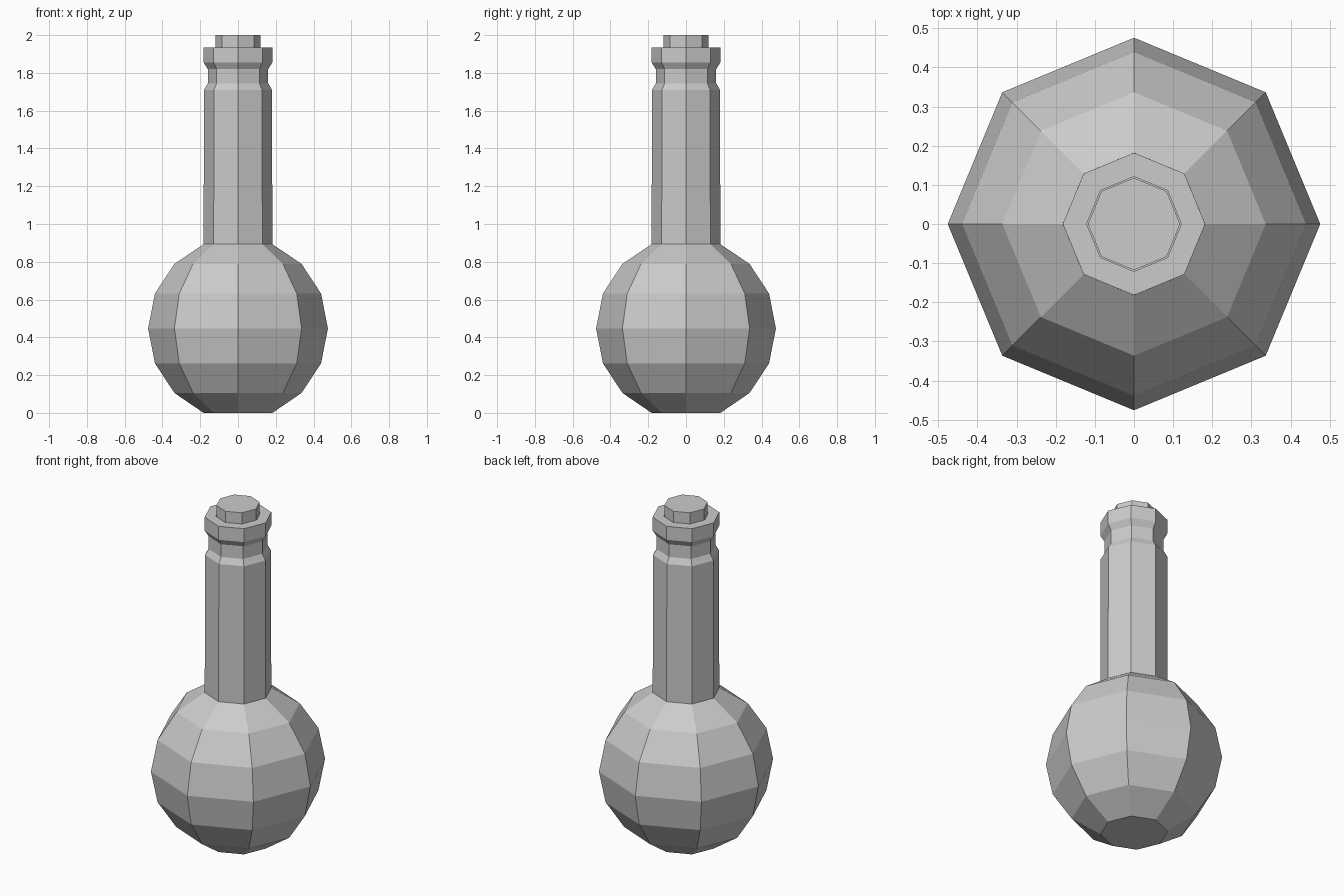
import bpy, bmesh
from math import sin, cos, pi, radians

if "Cube" in bpy.data.objects:
    bpy.data.objects.remove(bpy.data.objects["Cube"])

SIDES = 8


def lathe(name, profile, cap_bottom=False, cap_top=False):
    """Spin (radius, z) points into an eight-sided, flat-shaded solid."""
    bm = bmesh.new()
    rings = [[bm.verts.new((r * cos(2 * pi * i / SIDES), r * sin(2 * pi * i / SIDES), z))
              for i in range(SIDES)] for r, z in profile]
    for low, high in zip(rings, rings[1:]):
        for i in range(SIDES):
            j = (i + 1) % SIDES
            bm.faces.new((low[i], low[j], high[j], high[i]))
    if cap_bottom:
        bm.faces.new(rings[0][::-1])
    if cap_top:
        bm.faces.new(rings[-1])
    mesh = bpy.data.meshes.new(name)
    bm.to_mesh(mesh)
    bm.free()
    obj = bpy.data.objects.new(name, mesh)
    bpy.context.collection.objects.link(obj)
    return obj


# Flask: round bulb cut flat at the base, straight neck, pinched groove and lip
RADIUS, RISE, MIDDLE = 0.476, 0.483, 0.447
bulb = [(RADIUS * cos(radians(a)), MIDDLE + RISE * sin(radians(a)))
        for a in (-67.5, -45, -22.5, 0, 22.5, 45, 67.5)]
bulb[0] = (bulb[0][0], 0)
neck = [(0.18, 1.71), (0.16, 1.745), (0.16, 1.82), (0.182, 1.855),
        (0.182, 1.935), (0.121, 1.935)]
lathe("flask", bulb + neck, cap_bottom=True)

# Stopper sitting in the mouth
lathe("stopper", [(0.118, 1.88), (0.118, 2.0)], cap_bottom=True, cap_top=True)
